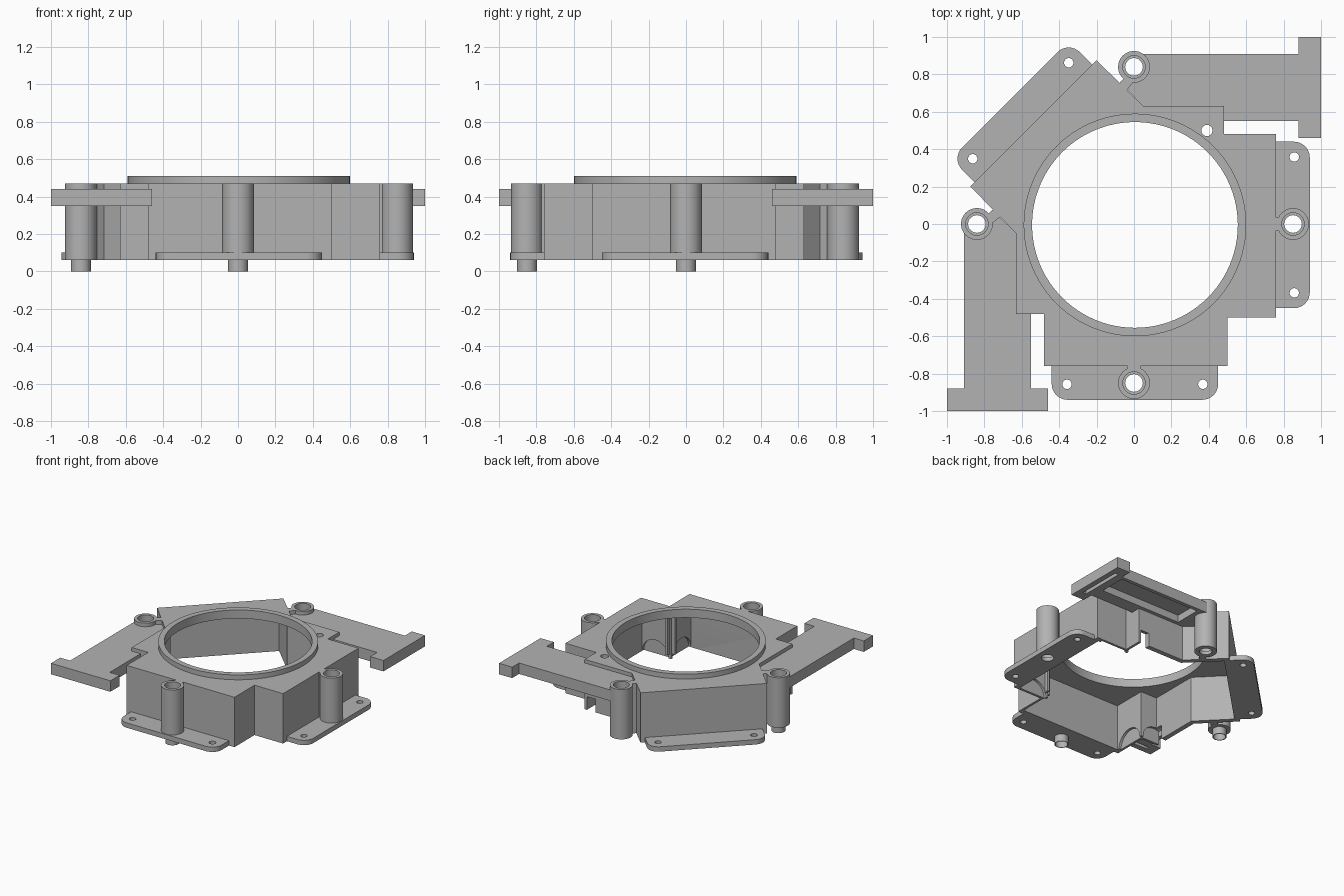
import bpy, bmesh, math
from mathutils import Vector, Matrix

old = bpy.data.objects.get("Cube")
if old:
    bpy.data.objects.remove(old, do_unlink=True)

grey = bpy.data.materials.new("plain grey")
grey.use_nodes = True
grey.diffuse_color = (0.45, 0.45, 0.45, 1)
grey.node_tree.nodes["Principled BSDF"].inputs["Base Color"].default_value = (0.45, 0.45, 0.45, 1)


def prism(name, outline, low, high):
    """Upright solid from a flat outline."""
    bm = bmesh.new()
    face = bm.faces.new([bm.verts.new((x, y, low)) for x, y in outline])
    new = bmesh.ops.extrude_face_region(bm, geom=[face])["geom"]
    bmesh.ops.translate(bm, vec=(0, 0, high - low),
                        verts=[v for v in new if isinstance(v, bmesh.types.BMVert)])
    bmesh.ops.recalc_face_normals(bm, faces=bm.faces)
    mesh = bpy.data.meshes.new(name)
    bm.to_mesh(mesh)
    bm.free()
    mesh.materials.append(grey)
    obj = bpy.data.objects.new(name, mesh)
    bpy.context.collection.objects.link(obj)
    return obj


def circle(x, y, r, n=48):
    return [(x + r * math.cos(2 * math.pi * i / n), y + r * math.sin(2 * math.pi * i / n))
            for i in range(n)]


def rect(x0, x1, y0, y1):
    return [(x0, y0), (x1, y0), (x1, y1), (x0, y1)]


def flip(outline):
    """Reflect an outline across the housing's diagonal."""
    return [(-y, -x) for x, y in reversed(outline)]


def cut(obj, *cutters):
    """Subtract solids from an object and remove them."""
    for c in cutters:
        m = obj.modifiers.new("cut", "BOOLEAN")
        m.operation, m.object, m.solver = "DIFFERENCE", c, "EXACT"
        bpy.context.view_layer.update()
        graph = bpy.context.evaluated_depsgraph_get()
        mesh = bpy.data.meshes.new_from_object(obj.evaluated_get(graph))
        obj.modifiers.clear()
        obj.data = mesh
        bpy.data.objects.remove(c, do_unlink=True)


def inset(outline, d):
    """Mitred inward offset of a counter-clockwise outline."""
    pts = [Vector(p) for p in outline]
    result = []
    for i, p in enumerate(pts):
        a = (p - pts[i - 1]).normalized()
        b = (pts[(i + 1) % len(pts)] - p).normalized()
        na, nb = Vector((-a.y, a.x)), Vector((-b.y, b.x))
        result.append(tuple(p + (na + nb) * d / (1 + na.dot(nb))))
    return result


base, roof = 0.06, 0.47
cx, cy = 0.005, -0.005

# Hollow housing, open underneath
half = [(0.76, -0.5), (0.76, 0.48), (0.48, 0.48), (0.48, 0.63), (0.05, 0.63), (-0.2, 0.875)]
outline = half + flip(half) + [(0.5, -0.5)]
outline = [p for i, p in enumerate(outline) if p != outline[i - 1]]
housing = prism("housing", outline, base, roof)
cut(housing,
    prism("cavity", inset(outline, 0.04), -0.1, roof - 0.03),
    prism("bore", circle(cx, cy, 0.55, 96), 0.3, 0.7),
    prism("screw_hole", circle(0.39, 0.5, 0.03, 24), 0.3, 0.7))

# Shallow arches inside the inward corners
for x, y in ((0.5, -0.5), (0.48, 0.48), (-0.48, -0.48)):
    sx, sy = math.copysign(1, x), math.copysign(1, y)
    for axis in "XY":
        arch = prism("arch_cutter", circle(0, 0, 0.12, 32), -0.04, 0.04)
        if axis == "X":
            turn, spot = Matrix.Rotation(math.pi / 2, 4, "Y"), (x - sx * 0.06, y + sy * 0.1, base)
        else:
            turn, spot = Matrix.Rotation(math.pi / 2, 4, "X"), (x + sx * 0.1, y - sy * 0.06, base)
        arch.data.transform(Matrix.Translation(spot) @ turn)
        cut(housing, arch)

# Raised collar round the opening
collar = prism("collar", circle(cx, cy, 0.595, 96), roof - 0.01, 0.51)
cut(collar, prism("collar_bore", circle(cx, cy, 0.55, 96), 0.3, 0.7))

# Posts with bores, necks and, on two of them, locating pins
posts = {"left_post": (0.85, 0, False), "front_post": (0, -0.85, True),
         "right_post": (-0.84, 0, True), "back_post": (0, 0.84, False)}
for name, (x, y, pin) in posts.items():
    post = prism(name, circle(x, y, 0.085), base, roof)
    cut(post, prism("post_bore", circle(x, y, 0.06), base + 0.03, 0.6),
        prism("post_outlet", circle(x, y, 0.047), 0, 0.6))
    if pin:
        peg = prism(name + "_pin", circle(x, y, 0.053), 0, base + 0.01)
        cut(peg, prism("pin_bore", circle(x, y, 0.047), -0.1, 0.2))
for name, box in (("left_neck", rect(0.74, 0.78, -0.035, 0.035)),
                  ("front_neck", rect(-0.035, 0.035, -0.78, -0.74))):
    prism(name, box, base, roof)
neck = [(-0.085, 0.745), (-0.045, 0.705), (0.0, 0.765), (-0.045, 0.79)]
prism("back_neck", neck, base, roof)
prism("right_neck", flip(neck), base, roof)

# Mounting flanges with rounded outer corners and screw holes
corner = [(0.36 + 0.085 * math.cos(t * math.pi / 16), 0.095 + 0.085 * math.sin(t * math.pi / 16))
          for t in range(9)]
tab = [(0.445, -0.01)] + corner + [(-x, y) for x, y in reversed(corner)] + [(-0.445, -0.01)]
for name, x, y, angle, post in (("front_flange", cx, -0.76, 180, "front_post"),
                                ("left_flange", 0.76, cy, -90, "left_post"),
                                ("back_right_flange", -0.537, 0.537, 45, None)):
    flange = prism(name, tab, base, 0.10)
    cut(flange, *[prism("flange_hole", circle(s * 0.363, 0.097, 0.025, 24), 0, 0.2)
                  for s in (-1, 1)])
    flange.data.transform(Matrix.Translation((x, y, 0)) @ Matrix.Rotation(math.radians(angle), 4, "Z"))
    if post:
        px, py, _ = posts[post]
        cut(flange, prism("post_clearance", circle(px, py, 0.07), 0, 0.2))

# Channel-shaped arms ending in a slotted crossbar
arm_shape = [(0.9, 0.91), (0.04, 0.91), (0.0, 0.77), (-0.07, 0.75), (0.05, 0.63),
             (0.48, 0.63), (0.48, 0.55), (0.9, 0.55)]
bar_shape = rect(0.88, 1.0, 0.46, 1.0)
for side, place in (("back", lambda p: p), ("right", flip)):
    x, y, _ = posts[side + "_post"]
    arm = prism(side + "_arm", place(arm_shape), 0.35, 0.44)
    cut(arm, prism("arm_channel", place(rect(0.12, 0.86, 0.66, 0.88)), 0.3, 0.41),
        prism("arm_clearance", circle(x, y, 0.075), 0.3, 0.5))
    bar = prism(side + "_crossbar", place(bar_shape), 0.35, 0.44)
    cut(bar, prism("bar_slot", place(rect(0.925, 0.955, 0.54, 0.92)), 0.3, 0.40))

# Guide ribs at the front inward corner
prism("guide_rib_a", rect(0.43, 0.47, -0.49, -0.47), 0.1, 0.45)
prism("guide_rib_b", rect(0.47, 0.49, -0.47, -0.43), 0.1, 0.45)

# Smooth the round walls, keep edges crisp
parts = [o for o in bpy.context.scene.objects if o.type == "MESH"]
for o in parts:
    o.select_set(True)
bpy.context.view_layer.objects.active = housing
bpy.ops.object.shade_smooth_by_angle(angle=math.radians(30))
